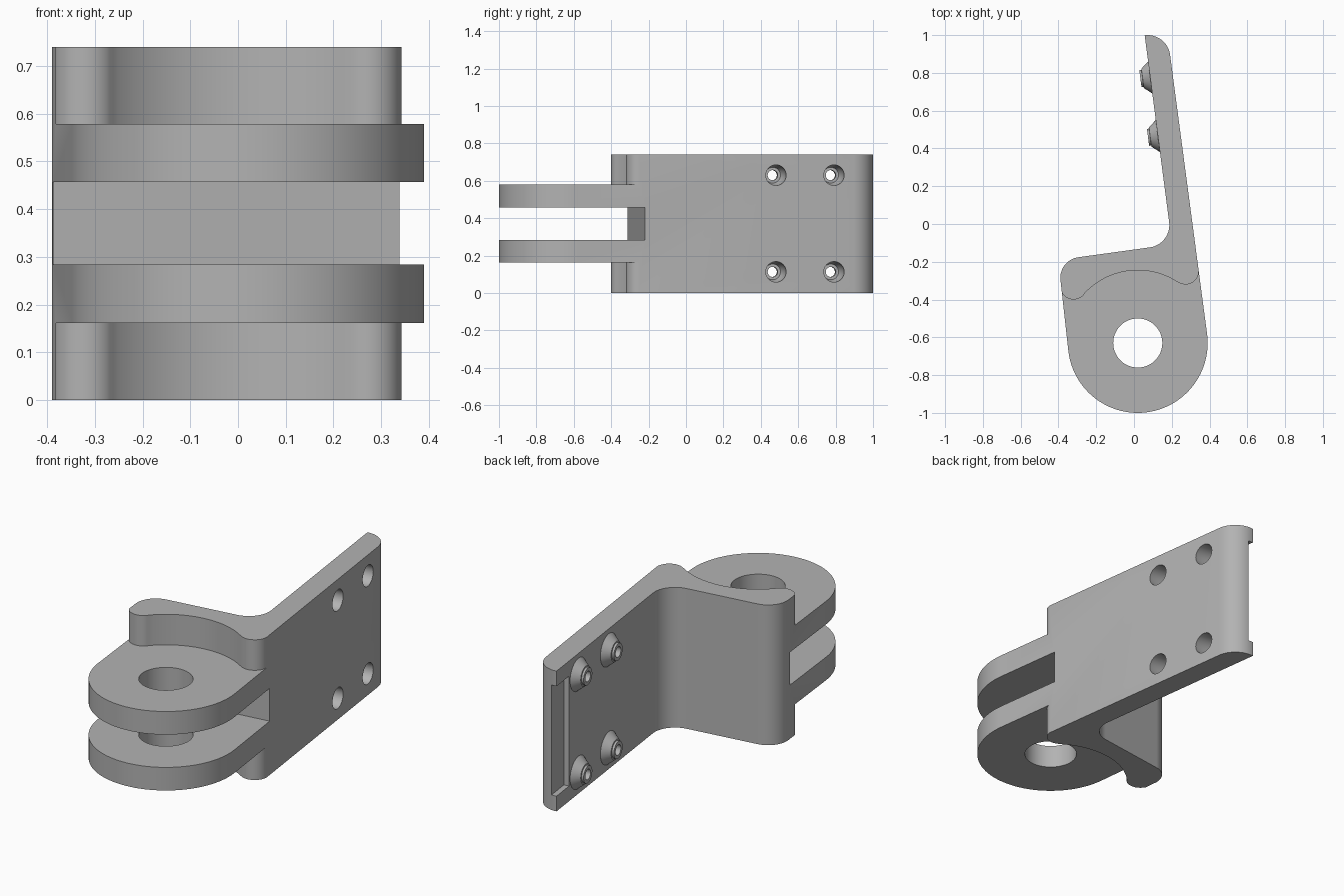
import bpy, bmesh, math
from mathutils import Matrix, Vector

if "Cube" in bpy.data.objects:
    bpy.data.objects.remove(bpy.data.objects["Cube"], do_unlink=True)

TILT = 7.4
N = Vector((math.cos(math.radians(TILT)), math.sin(math.radians(TILT))))  # plate normal
D = Vector((N.y, -N.x))                                                   # along the plate
HEIGHT = 0.74
HUB = (0.02, -0.63)
TIP = Vector((0.072, 0.88))

grey = bpy.data.materials.new("plain grey")
grey.use_nodes = True
grey.diffuse_color = (0.45, 0.45, 0.45, 1)
grey.node_tree.nodes["Principled BSDF"].inputs["Base Color"].default_value = (0.45, 0.45, 0.45, 1)


def arc(center, r, a0, a1, steps=20):
    angles = [math.radians(a0 + (a1 - a0) * i / steps) for i in range(steps + 1)]
    return [(center[0] + r * math.cos(a), center[1] + r * math.sin(a)) for a in angles]


def finish(name, bm):
    bmesh.ops.recalc_face_normals(bm, faces=bm.faces)
    mesh = bpy.data.meshes.new(name)
    bm.to_mesh(mesh)
    bm.free()
    mesh.materials.append(grey)
    obj = bpy.data.objects.new(name, mesh)
    bpy.context.collection.objects.link(obj)
    return obj


def prism(name, outline, z0, z1):
    bm = bmesh.new()
    face = bm.faces.new([bm.verts.new((x, y, z0)) for x, y in outline])
    ext = bmesh.ops.extrude_face_region(bm, geom=[face])
    top = [v for v in ext["geom"] if isinstance(v, bmesh.types.BMVert)]
    bmesh.ops.translate(bm, verts=top, vec=(0, 0, z1 - z0))
    return finish(name, bm)


def lathe(name, profile, matrix, sides=32):
    bm = bmesh.new()
    rings = [[bm.verts.new((x, y, t)) for x, y in arc((0, 0), r, 0, 360, sides)[:-1]]
             for r, t in profile]
    for a, b in zip(rings, rings[1:]):
        for i in range(sides):
            j = (i + 1) % sides
            bm.faces.new((a[i], a[j], b[j], b[i]))
    bm.faces.new(rings[0])
    bm.faces.new(rings[-1])
    bm.transform(matrix)
    return finish(name, bm)


def combine(target, tool, operation):
    mod = target.modifiers.new("combine", "BOOLEAN")
    mod.operation = operation
    mod.solver = "EXACT"
    mod.object = tool
    tool.hide_render = True
    bpy.ops.object.select_all(action="DESELECT")
    bpy.context.view_layer.objects.active = target
    target.select_set(True)
    bpy.ops.object.modifier_apply(modifier=mod.name)
    bpy.data.objects.remove(tool, do_unlink=True)


# Bracket outline: hub, plate with rounded tip, inner fillet, shelf end
outline = (arc(HUB, 0.37, 180 + TILT, 360 + TILT, 48)
           + arc(TIP, 0.12, TILT, 90 + TILT)
           + arc((0.067, -0.005), 0.12, TILT, TILT - 90)
           + arc((-0.28, -0.285), 0.11, 90 + TILT, 180 + TILT))
bracket = prism("hinge_bracket", outline, 0, HEIGHT)

# Clear above and below the fork, leaving the curved lobes
pocket = ([(-0.6, -0.339)]
          + arc((-0.32, -0.33), 0.07, 180 + TILT, 317, 16)
          + arc(HUB, 0.385, 137, 58, 32)
          + arc((0.273, -0.25), 0.07, 239, 360 + TILT, 16)
          + [(0.6, -0.241), (0.6, -1.2), (-0.6, -1.2)])
for z0, z1 in ((-0.1, 0.162), (0.579, 0.9)):
    combine(bracket, prism("pocket_cutter", pocket, z0, z1), "DIFFERENCE")

# Slot between the two fork plates
mid = Vector((0.02, -0.261))
slot = [mid - N * 0.7, mid + N * 0.7, mid + N * 0.7 + D, mid - N * 0.7 + D]
combine(bracket, prism("slot_cutter", slot, 0.284, 0.457), "DIFFERENCE")

# Pin hole
combine(bracket, prism("pin_hole_cutter", arc(HUB, 0.13, 0, 360, 48)[:-1], -0.1, 0.9), "DIFFERENCE")

# Notch along the plate tip
corner = TIP - D * 0.12
notch = [corner + N * a + D * b for a, b in ((0.028, 0.13), (-0.05, 0.13), (-0.05, -0.1), (0.028, -0.1))]
combine(bracket, prism("notch_cutter", notch, 0.08, 0.66), "DIFFERENCE")

# Conical screw bosses with stepped holes
axis = Vector((-N.x, -N.y, 0))
boss = [(0.085, -0.02), (0.085, 0), (0.052, 0.04), (0.045, 0.041), (0.045, 0.052)]
bore = [(0.055, -0.2), (0.055, -0.02), (0.042, 0.015), (0.027, 0.015), (0.027, 0.1)]
for along in (0.105, 0.418):
    spot = TIP + D * along
    for z in (0.113, 0.63):
        place = Matrix.Translation((spot.x, spot.y, z)) @ axis.to_track_quat("Z", "Y").to_matrix().to_4x4()
        combine(bracket, lathe("screw_boss", boss, place), "UNION")
        combine(bracket, lathe("screw_hole_cutter", bore, place), "DIFFERENCE")

bpy.ops.object.select_all(action="DESELECT")
bracket.select_set(True)
bpy.context.view_layer.objects.active = bracket
bpy.ops.object.shade_smooth_by_angle(angle=math.radians(30))
